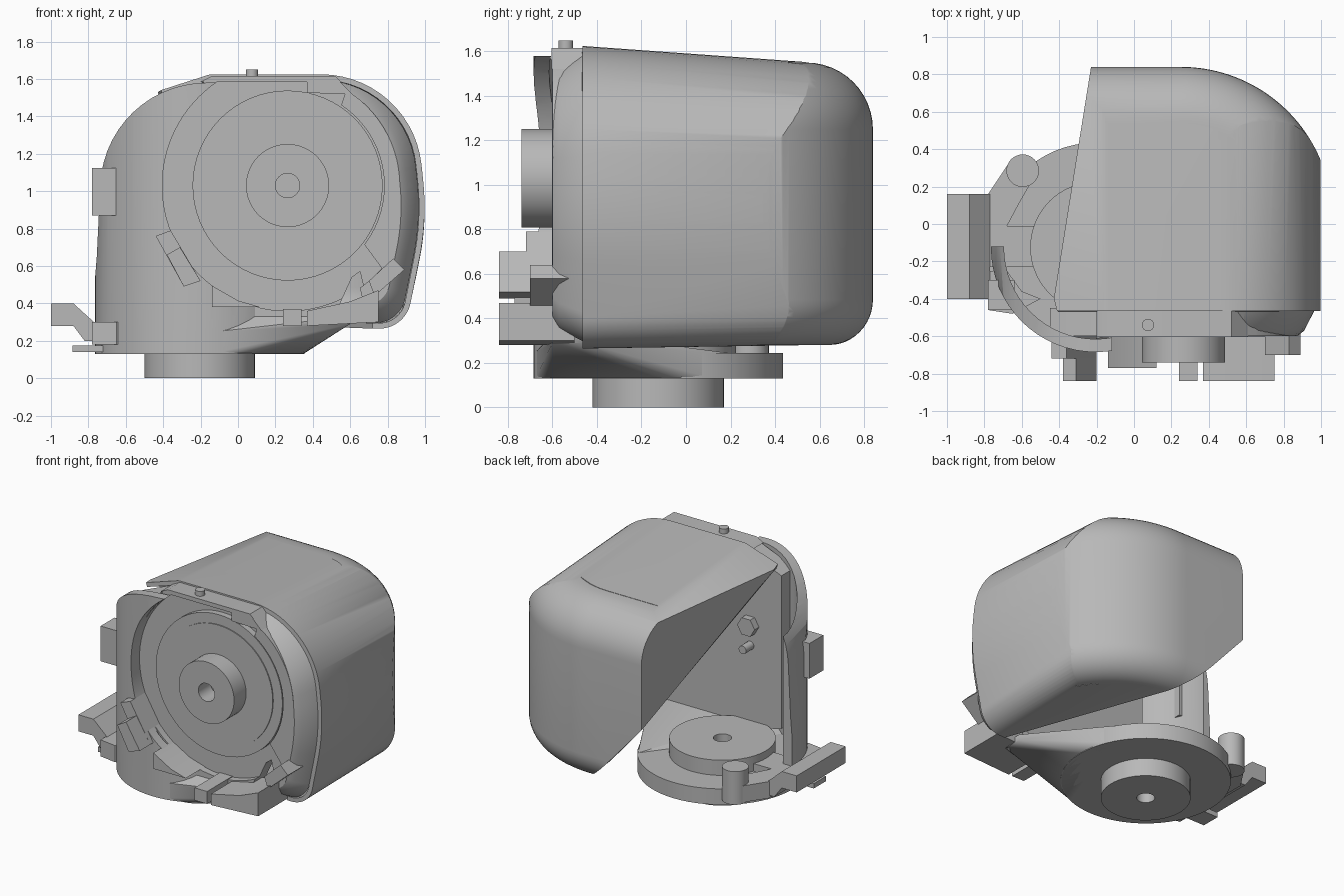
import bpy, bmesh, math
from mathutils import Vector

cube = bpy.data.objects.get("Cube")
if cube:
    bpy.data.objects.remove(cube, do_unlink=True)

grey = bpy.data.materials.new("plain grey")
grey.use_nodes = True
grey.diffuse_color = (0.48, 0.48, 0.48, 1)
grey.node_tree.nodes["Principled BSDF"].inputs["Base Color"].default_value = (0.48, 0.48, 0.48, 1)


def finish(bm, name):
    bmesh.ops.recalc_face_normals(bm, faces=bm.faces)
    mesh = bpy.data.meshes.new(name)
    bm.to_mesh(mesh)
    bm.free()
    mesh.materials.append(grey)
    ob = bpy.data.objects.new(name, mesh)
    bpy.context.collection.objects.link(ob)
    return ob


def loft(name, rings):
    """Skin closed rings of equal length and cap both ends."""
    bm = bmesh.new()
    loops = [[bm.verts.new(p) for p in ring] for ring in rings]
    bm.faces.new(loops[0])
    bm.faces.new(loops[-1])
    n = len(loops[0])
    for a, b in zip(loops, loops[1:]):
        for i in range(n):
            j = (i + 1) % n
            bm.faces.new((a[i], a[j], b[j], b[i]))
    return finish(bm, name)


def scaled(poly, s, centre):
    return [(centre[0] + (u - centre[0]) * s, centre[1] + (v - centre[1]) * s) for u, v in poly]


def prism(name, poly, axis, lo, hi):
    """Extrude a 2D outline along an axis."""
    def place(u, v, w):
        return {"x": (w, u, v), "y": (u, w, v), "z": (u, v, w)}[axis]
    return loft(name, [[place(u, v, w) for u, v in poly] for w in (lo, hi)])


def circle(cx, cy, r, n=64, start=0, end=360):
    steps = n if end - start == 360 else n - 1
    angles = [math.radians(start + (end - start) * i / steps) for i in range(n)]
    return [(cx + r * math.cos(t), cy + r * math.sin(t)) for t in angles]


def rounded(corners, steps=14):
    """Outline from (u, v, radius) corners with filleted corners."""
    out = []
    for i, (u, v, r) in enumerate(corners):
        p = Vector((u, v))
        if r == 0:
            out.append((u, v))
            continue
        d1 = (Vector(corners[i - 1][:2]) - p).normalized()
        d2 = (Vector(corners[(i + 1) % len(corners)][:2]) - p).normalized()
        theta = d1.angle(d2)
        c = p + (d1 + d2).normalized() * r / math.sin(theta / 2)
        t = r / math.tan(theta / 2)
        a, b, phi = p + d1 * t - c, p + d2 * t - c, math.pi - theta
        for k in range(steps + 1):
            f = k / steps
            q = c + (a * math.sin((1 - f) * phi) + b * math.sin(f * phi)) / math.sin(phi)
            out.append((q.x, q.y))
    return out


def box(name, x0, x1, y0, y1, z0, z1):
    return prism(name, [(x0, y0), (x1, y0), (x1, y1), (x0, y1)], "z", z0, z1)


def hull(name, points):
    bm = bmesh.new()
    verts = [bm.verts.new(p) for p in points]
    res = bmesh.ops.convex_hull(bm, input=verts)
    bmesh.ops.delete(bm, geom=list({g for g in res["geom_interior"] if isinstance(g, bmesh.types.BMVert)}),
                     context="VERTS")
    return finish(bm, name)


def bake(ob):
    graph = bpy.context.evaluated_depsgraph_get()
    mesh = bpy.data.meshes.new_from_object(ob.evaluated_get(graph))
    ob.modifiers.clear()
    ob.data = mesh


def boolean(ob, other, operation, keep=False):
    mod = ob.modifiers.new("cut", "BOOLEAN")
    mod.operation, mod.object, mod.solver = operation, other, "EXACT"
    bake(ob)
    if not keep:
        bpy.data.objects.remove(other, do_unlink=True)


# Rear shell: rounded section running back, met by an upright curved back wall
section = rounded([(-0.6, 0.265, 0), (0.895, 0.265, 0.17), (1.012, 0.85, 1.4),
                   (0.93, 1.625, 0.54), (-0.15, 1.625, 0.1), (-0.6, 1.48, 0)])


def section_ring(y):
    low, top = 0.265 + 0.015 * (y + 0.47), 1.625 - 0.072 * (y + 0.47)
    return [(x, y, low + (z - 0.265) * (top - low) / 1.36) for x, z in section]


def back_ring(z, inset):
    arc = circle(0.25, 0.03, 0.81 - inset, 40, 0, 90)
    return [(x, y, z) for x, y in [(-0.8, -0.7), (arc[0][0], -0.7)] + arc + [(-0.8, 0.84 - inset)]]


quarter = [math.radians(90 * k / 12) for k in range(13)]
rings = [back_ring(0.1, 0.2)]
rings += [back_ring(0.485 - 0.205 * math.cos(t), 0.2 - 0.2 * math.sin(t)) for t in quarter]
rings += [back_ring(1.25 + 0.3 * math.sin(t), 0.3 - 0.3 * math.cos(t)) for t in quarter]
rings.append(back_ring(1.8, 0.3))
shell = loft("rear_shell", [section_ring(-0.47), section_ring(1)])
boolean(shell, loft("back_cutter", rings), "INTERSECT")
boolean(shell, prism("side_cutter", [(-0.44, -0.47), (1.2, -0.47), (1.2, 1), (-0.204, 1)], "z", 0, 2), "INTERSECT")
bm = bmesh.new()
bm.from_mesh(shell.data)
for co, no in (((-0.44, -0.46, 1.57), (-0.93, -0.35, -0.825)), ((0, -0.465, 0), (0, -1, 0))):
    bmesh.ops.bisect_plane(bm, geom=bm.verts[:] + bm.edges[:] + bm.faces[:],
                           plane_co=co, plane_no=no, clear_outer=True)
bm.to_mesh(shell.data)
bm.free()
thick = shell.modifiers.new("wall", "SOLIDIFY")
thick.thickness, thick.offset = 0.03, -1
bake(shell)

# Base: flange, drum and pedestal on one axis, with a bore
BX, BY = -0.205, -0.125
base = prism("base_flange", circle(BX, BY, 0.56), "z", 0.13, 0.245)
drum = prism("base_drum", circle(BX, BY, 0.35), "z", 0.24, 0.355)
pedestal = prism("pedestal", circle(BX, BY, 0.295), "z", 0, 0.14)
bore = prism("bore_cutter", circle(BX, BY, 0.06, 32), "z", -0.1, 0.5)
for part in (base, drum, pedestal):
    boolean(part, bore, "DIFFERENCE", keep=True)
bpy.data.objects.remove(bore, do_unlink=True)

# Curved upright wall: front part of a tube trimmed to a dome
wall = prism("curved_wall", circle(BX, BY, 0.56), "z", 0.2, 1.7)
boolean(wall, prism("inner_cutter", circle(BX, BY, 0.49), "z", 0.1, 1.8), "DIFFERENCE")
boolean(wall, box("rear_cutter", -1, 1, -0.12, 1, 0, 2), "DIFFERENCE")
dome = rounded([(-0.8, 0.1, 0), (-0.755, 0.65, 0), (-0.71, 1.58, 0.57), (0.15, 1.58, 0), (0.15, 0.1, 0)])
boolean(wall, prism("dome_cutter", dome, "y", -1, 1), "INTERSECT")

# Front housing plate, sloping lip inside the shell rim, and flare to the base
GX, GZ = 0.265, 1.03
plate = prism("housing_plate", [(-0.45, 0.36), (-0.45, 1.47), (-0.14, 1.6), (0.5, 1.6)]
              + circle(GX, GZ, 0.6, 24, 50, -55) + [(0.5, 0.3), (0.0, 0.25)], "y", -0.6, -0.45)
lip_outline = [p for p in section if p[0] > 0.3]
lip = loft("side_lip", [[(x, y, z) for x, z in scaled(lip_outline, s, (0.3, 0.95))]
                        for y, s in ((-0.6, 0.82), (-0.57, 0.875), (-0.46, 0.955))])
flare = hull("base_flare", [(x, y, z) for x, y in circle(BX, BY, 0.555, 18, -110, 35) for z in (0.13, 0.245)]
             + [(x, y, z) for x in (-0.14, 0.6) for y in (-0.6, -0.46) for z in (0.29, 0.33)])
recess = []
for i in range(96):
    deg = i * 360 / 96
    r = 0.67 if 57 < deg < 322 else 0.517
    recess.append((GX + r * math.cos(math.radians(deg)), GZ + r * math.sin(math.radians(deg))))
cutter = prism("recess_cutter", recess, "y", -1, -0.55)
for part in (plate, lip, wall, flare):
    boolean(part, cutter, "DIFFERENCE", keep=True)
bpy.data.objects.remove(cutter, do_unlink=True)

# Output gear: stepped disc and hub with a bore
prism("output_disc", circle(GX, GZ, 0.508), "y", -0.595, -0.5)
prism("output_disc_face", circle(GX, GZ, 0.435), "y", -0.602, -0.5)
hub = prism("output_hub", circle(GX, GZ, 0.222), "y", -0.74, -0.5)
boolean(hub, prism("hub_cutter", circle(GX, GZ, 0.065, 32), "y", -1, -0.55), "DIFFERENCE")

# Top lid strip with its corner tab and locating pin
prism("top_lid", [(-0.2, 1.585), (-0.14, 1.615), (0.52, 1.615), (0.55, 1.585)], "y", -0.605, -0.45)
prism("lid_tab", [(0.37, 1.525), (0.61, 1.52), (0.53, 1.6), (0.37, 1.6)], "y", -0.605, -0.45)
prism("locating_pin", circle(0.075, -0.54, 0.033, 24), "z", 1.6, 1.65)

# Clips around the housing
prism("left_clip", [(-0.44, 0.76), (-0.36, 0.79), (-0.2, 0.52), (-0.29, 0.49)], "y", -0.72, -0.55)
prism("left_clip_tip", [(-0.38, 0.66), (-0.31, 0.7), (-0.2, 0.52), (-0.29, 0.49)], "y", -0.84, -0.7)
box("lower_clip", 0.24, 0.34, -0.84, -0.55, 0.28, 0.37)
prism("lower_ledge", [(-0.14, 0.38), (0.12, 0.38), (0, 0.415), (-0.14, 0.495)], "y", -0.77, -0.55)
prism("right_clip", [(0.37, 0.28), (0.75, 0.3), (0.75, 0.47), (0.6, 0.41), (0.37, 0.36)], "y", -0.84, -0.5)
prism("right_clip_tip", [(0.73, 0.44), (0.89, 0.58), (0.83, 0.64), (0.7, 0.52)], "y", -0.7, -0.5)

# Cable block on the wall, and the side foot
box("side_block", -0.78, -0.64, -0.46, -0.3, 0.87, 1.125)
prism("side_foot", [(-1, 0.28), (-1, 0.4), (-0.88, 0.4), (-0.77, 0.3), (-0.77, 0.2), (-0.82, 0.2), (-0.88, 0.28)],
      "y", -0.4, 0.16)
box("foot_bridge", -0.8, -0.53, -0.23, -0.01, 0.2, 0.3)
box("foot_tab", -0.885, -0.55, -0.34, -0.2, 0.14, 0.175)
prism("foot_arm", [(-0.78, 0.16), (-0.66, 0.34), (-0.54, 0.24), (-0.62, 0.1), (-0.7, -0.05), (-0.78, -0.05)],
      "z", 0.18, 0.3)
prism("foot_hook", [(-0.78, -0.25), (-0.78, -0.46), (-0.65, -0.48), (-0.5, -0.4), (-0.6, -0.36), (-0.68, -0.25)],
      "z", 0.18, 0.3)
prism("foot_post", circle(-0.595, 0.285, 0.087, 32), "z", 0.17, 0.41)

# Small fastener on the inner face
prism("inner_boss", circle(-0.2, 1.05, 0.07, 6), "y", -0.46, -0.4)
prism("inner_bolt", circle(-0.2, 0.9, 0.03, 16), "y", -0.46, -0.36)

# Smooth curved surfaces, keep hard edges
bpy.ops.object.select_all(action="DESELECT")
for ob in bpy.context.collection.objects:
    if ob.type == "MESH" and ob.data.materials and ob.data.materials[0] == grey:
        ob.select_set(True)
        bpy.context.view_layer.objects.active = ob
bpy.ops.object.shade_smooth_by_angle(angle=math.radians(32))
